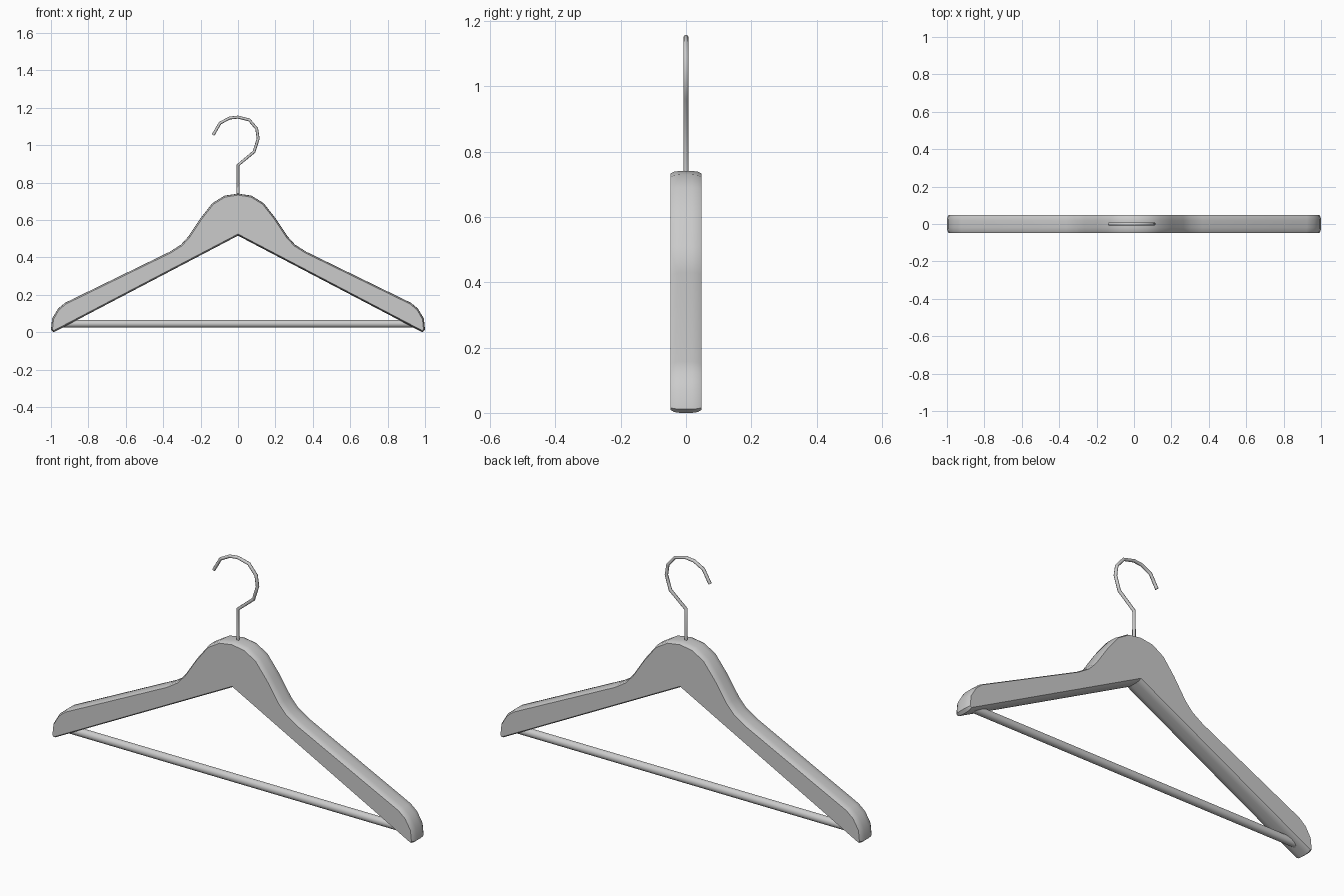
import bpy, bmesh, math
from mathutils import Vector

if "Cube" in bpy.data.objects:
    bpy.data.objects.remove(bpy.data.objects["Cube"])

# Right half of the hanger outline (x, z), from crown to tip
HALF = [(0.072, 0.73), (0.137, 0.69), (0.2, 0.61), (0.265, 0.512), (0.305, 0.468),
        (0.365, 0.43), (0.925, 0.157), (0.963, 0.125), (0.994, 0.072),
        (1.0, 0.012), (0.985, 0.0)]
outline = [(0, 0.741)] + HALF + [(0, 0.516)] + [(-x, z) for x, z in reversed(HALF)]


def inset(points, d):
    """Move a clockwise outline inwards by d."""
    pts = [Vector(p) for p in points]
    result = []
    for i, p in enumerate(pts):
        a = (p - pts[i - 1]).normalized()
        b = (pts[(i + 1) % len(pts)] - p).normalized()
        na, nb = Vector((a.y, -a.x)), Vector((b.y, -b.x))
        result.append(p + (na + nb) * d / (1 + na.dot(nb)))
    return result


def finish(obj, angle):
    bpy.ops.object.select_all(action='DESELECT')
    bpy.context.view_layer.objects.active = obj
    obj.select_set(True)
    bpy.ops.object.shade_smooth_by_angle(angle=math.radians(angle))


# Wooden shoulders: outline lofted through the thickness with a rounded rim
bm = bmesh.new()
rings = []
for y, d in [(-0.048, 0.008), (-0.036, 0.002), (-0.018, 0), (0.018, 0), (0.036, 0.002), (0.048, 0.008)]:
    rings.append([bm.verts.new((p.x, y, p.y)) for p in inset(outline, d)])
n = len(outline)
for a, b in zip(rings, rings[1:]):
    for i in range(n):
        j = (i + 1) % n
        bm.faces.new((a[i], a[j], b[j], b[i]))
bm.faces.new(rings[0])
bm.faces.new(rings[-1])
bmesh.ops.recalc_face_normals(bm, faces=bm.faces)
mesh = bpy.data.meshes.new("shoulders")
bm.to_mesh(mesh)
bm.free()
shoulders = bpy.data.objects.new("shoulders", mesh)
bpy.context.collection.objects.link(shoulders)
finish(shoulders, 40)

# Trouser bar
bpy.ops.mesh.primitive_cylinder_add(vertices=16, radius=0.02, depth=1.9,
                                    location=(0, 0, 0.045), rotation=(0, math.pi / 2, 0))
bar = bpy.context.object
bar.name = "trouser_bar"
finish(bar, 40)

# Wire hook
path = [(0, 0.72), (0, 0.893), (0.086, 0.965), (0.108, 1.035), (0.1, 1.088), (0.06, 1.135),
        (0, 1.15), (-0.045, 1.145), (-0.096, 1.118), (-0.133, 1.054)]
curve = bpy.data.curves.new("hook", 'CURVE')
curve.dimensions = '3D'
curve.bevel_depth = 0.008
curve.bevel_resolution = 2
curve.use_fill_caps = True
spline = curve.splines.new('POLY')
spline.points.add(len(path) - 1)
for point, (x, z) in zip(spline.points, path):
    point.co = (x, 0, z, 1)
hook = bpy.data.objects.new("hook", curve)
bpy.context.collection.objects.link(hook)
